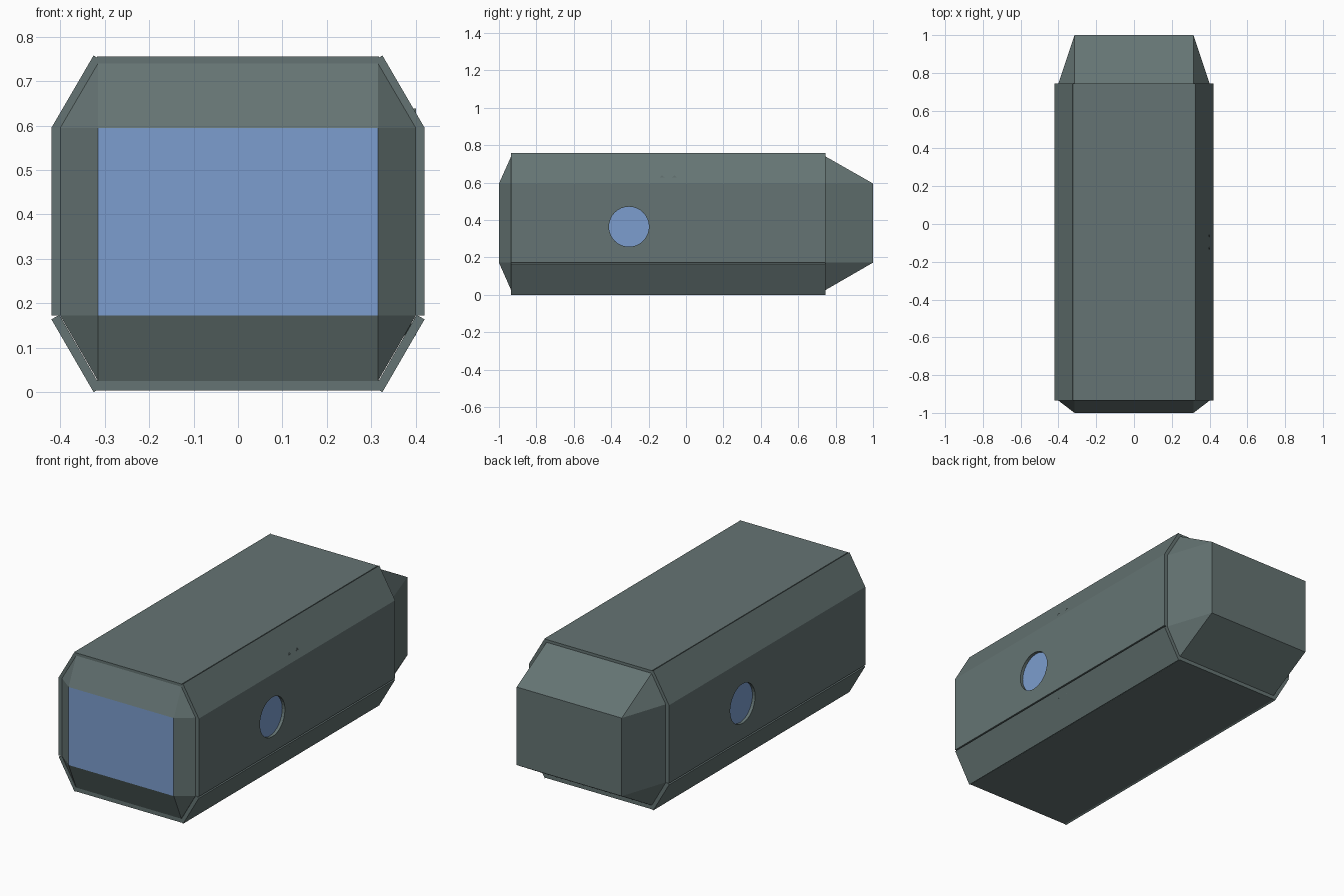
import bpy, bmesh, math
from mathutils import Vector

if "Cube" in bpy.data.objects:
    bpy.data.objects.remove(bpy.data.objects["Cube"])

Y0, Y1 = -0.935, 0.745          # ends of the clad middle section
YM = (Y0 + Y1) / 2


def material(name, rgb):
    m = bpy.data.materials.new(name)
    m.diffuse_color = (*rgb, 1)
    m.use_nodes = True
    m.node_tree.nodes["Principled BSDF"].inputs["Base Color"].default_value = m.diffuse_color
    return m


HULL = material("hull_grey", (0.13, 0.175, 0.172))
GLASS = material("glass_blue", (0.20, 0.34, 0.62))


def finish(bm, name, *mats):
    bmesh.ops.recalc_face_normals(bm, faces=bm.faces)
    me = bpy.data.meshes.new(name)
    bm.to_mesh(me)
    bm.free()
    ob = bpy.data.objects.new(name, me)
    bpy.context.collection.objects.link(ob)
    for m in mats:
        me.materials.append(m)
    return ob


def prism(name, profile, axis_vec, mat=HULL):
    """Extrude a closed loop of 3D points along a vector."""
    bm = bmesh.new()
    face = bm.faces.new([bm.verts.new(p) for p in profile])
    ext = bmesh.ops.extrude_face_region(bm, geom=[face])["geom"]
    bmesh.ops.translate(bm, vec=axis_vec,
                        verts=[v for v in ext if isinstance(v, bmesh.types.BMVert)])
    return finish(bm, name, mat)


def plate(name, xz):
    return prism(name, [(x, Y0, z) for x, z in xz], (0, Y1 - Y0, 0))


def disc(name, x, y, z, r, depth, mat):
    ring = [(x, y + r * math.cos(a), z + r * math.sin(a))
            for a in (i * math.tau / 32 for i in range(32))]
    return prism(name, ring, (depth, 0, 0), mat)


# Core: octagonal tube tapering to a rectangle at each end
bm = bmesh.new()
octagon = [(s * x, z) for s in (1, -1)
           for x, z in ((0.315, 0.025), (0.40, 0.172), (0.40, 0.595), (0.315, 0.74))]
for y in (Y0, Y1):
    for x, z in octagon:
        bm.verts.new((x, y, z))
for y in (-1, 1):
    for x in (-0.315, 0.315):
        for z in (0.172, 0.595):
            bm.verts.new((x, y, z))
bmesh.ops.convex_hull(bm, input=bm.verts[:])
bmesh.ops.dissolve_limit(bm, angle_limit=0.01, verts=bm.verts[:], edges=bm.edges[:])
bm.normal_update()
for f in bm.faces:                     # windscreen
    if f.calc_center_median().y < -0.99:
        f.material_index = 1
finish(bm, "core", HULL, GLASS)

# Roof and floor plates
for name, za, zb in (("roof_plate", 0.737, 0.755), ("floor_plate", 0.004, 0.027)):
    plate(name, [(-0.317, za), (0.317, za), (0.317, zb), (-0.317, zb)])

for side, s in (("right", 1), ("left", -1)):
    # Side wall and sloped plates
    wall = plate(side + "_wall", [(s * 0.398, 0.172), (s * 0.42, 0.172),
                                  (s * 0.42, 0.595), (s * 0.398, 0.595)])
    plate(side + "_upper_slope", [(s * 0.40, 0.595), (s * 0.42, 0.595),
                                  (s * 0.325, 0.758), (s * 0.31, 0.748)])
    plate(side + "_lower_slope", [(s * 0.402, 0.174), (s * 0.42, 0.164),
                                  (s * 0.325, 0.0), (s * 0.308, 0.01)])
    # Recessed porthole, turned half way round the middle on the other side
    y = YM - s * 0.21
    cutter = disc(side + "_porthole_cutter", s * 0.38, y, 0.364, 0.107, s * 0.06, HULL)
    cutter.hide_render = True
    cutter.hide_viewport = True
    cut = wall.modifiers.new("porthole", "BOOLEAN")
    cut.operation = "DIFFERENCE"
    cut.solver = "EXACT"
    cut.object = cutter
    disc(side + "_porthole_glass", s * 0.395, y, 0.364, 0.107, s * 0.009, GLASS)

# Tiny lugs that just break through the right-hand slopes
for i, y in enumerate((YM - 0.033, YM + 0.033)):
    for end, za, zb in (("upper", 0.61, 0.638), ("lower", 0.155, 0.128)):
        prism(f"{end}_lug_{i + 1}",
              [(0.37, y - 0.035, za), (0.37, y + 0.035, za), (0.37, y, zb)],
              (0.031, 0, 0))
